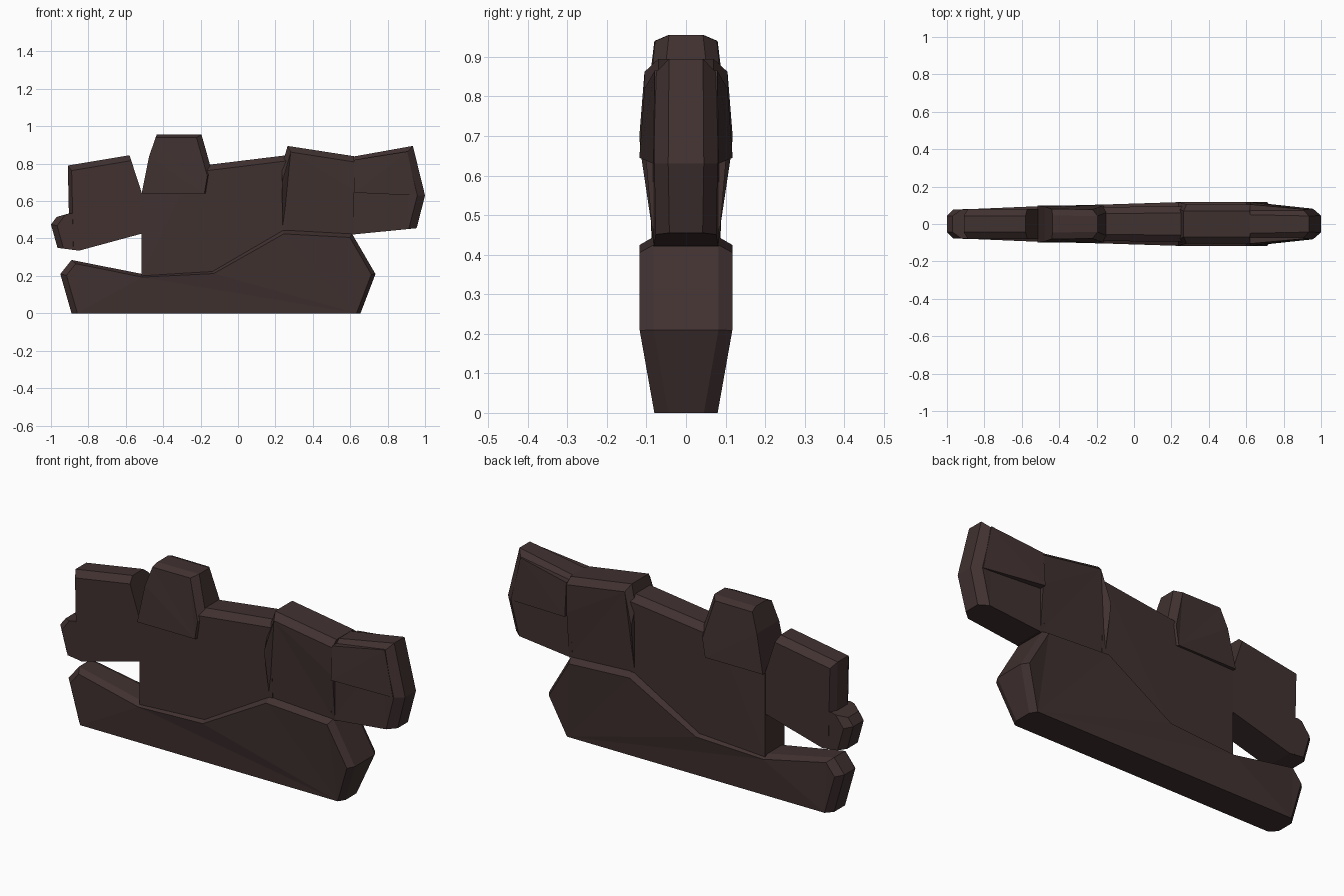
import bpy, bmesh
from mathutils import Vector

rock = bpy.data.materials.new("dark brown rock")
rock.diffuse_color = (0.052, 0.031, 0.030, 1)


def inset(pts):
    """Move each profile edge inwards by its own chamfer distance."""
    n, out = len(pts), []
    for i in range(n):
        a, p, b = (Vector(pts[j % n][:2]) for j in (i - 1, i, i + 1))
        e1, e2 = (p - a).normalized(), (b - p).normalized()
        n1, n2 = Vector((-e1.y, e1.x)), Vector((-e2.y, e2.x))
        d1, d2 = pts[i - 1][3], pts[i][3]
        det = n1.x * n2.y - n1.y * n2.x
        if abs(det) < 0.25:
            out.append(p + (n1 + n2).normalized() * (d1 + d2) / 2)
        else:
            out.append(p + Vector((d1 * n2.y - d2 * n1.y, n1.x * d2 - n2.x * d1)) / det)
    return out


def slab(name, pts, chamfer=0.035):
    """Chamfered slab; each point is x, z, half thickness, inset of the edge that follows."""
    bm = bmesh.new()
    mid = [bm.verts.new((p[0], 0, p[1])) for p in pts]
    rim = [bm.verts.new((p[0], -(p[2] - chamfer), p[1])) for p in pts]
    top = [bm.verts.new((q.x, -p[2], q.y)) for p, q in zip(pts, inset(pts))]
    for a, b in ((mid, rim), (rim, top)):
        for i in range(len(pts)):
            j = (i + 1) % len(pts)
            bm.faces.new((a[i], a[j], b[j], b[i]))
    face = bm.faces.new(top)
    bmesh.ops.triangulate(bm, faces=[face])
    # mirror the front half to the back
    geom = bm.verts[:] + bm.edges[:] + bm.faces[:]
    bmesh.ops.mirror(bm, geom=geom, axis='Y', merge_dist=0.0005)
    bmesh.ops.recalc_face_normals(bm, faces=bm.faces)
    me = bpy.data.meshes.new(name)
    bm.to_mesh(me)
    bm.free()
    me.materials.append(rock)
    bpy.context.collection.objects.link(bpy.data.objects.new(name, me))


# long base slab with a raised right side
slab("base_slab", [
    (-0.89, 0, 0.08, 0), (0.655, 0, 0.08, 0.02), (0.735, 0.21, 0.117, 0.02),
    (0.61, 0.425, 0.117, 0.02), (0.24, 0.445, 0.117, 0.02), (-0.14, 0.23, 0.105, 0.018),
    (-0.51, 0.21, 0.095, 0.015), (-0.89, 0.285, 0.08, 0.03), (-0.95, 0.21, 0.08, 0.03)])

# central body
slab("centre_rock", [
    (-0.515, 0.2, 0.08, 0), (-0.14, 0.22, 0.083, 0), (0.26, 0.42, 0.085, 0),
    (0.26, 0.845, 0.095, 0.03), (-0.15, 0.795, 0.09, 0), (-0.515, 0.64, 0.082, 0)])

# left overhang and its end knob
slab("left_overhang", [
    (-0.90, 0.345, 0.079, 0), (-0.85, 0.335, 0.079, 0), (-0.50, 0.43, 0.079, 0),
    (-0.51, 0.63, 0.079, 0), (-0.58, 0.845, 0.079, 0.03), (-0.91, 0.79, 0.079, 0.02)])
slab("left_knob", [
    (-0.965, 0.35, 0.078, 0), (-0.85, 0.335, 0.078, 0), (-0.85, 0.53, 0.078, 0),
    (-0.90, 0.535, 0.078, 0), (-0.97, 0.515, 0.078, 0.03), (-1.0, 0.475, 0.078, 0.03)])

# raised cap stone
slab("cap_stone", [
    (-0.515, 0.64, 0.1, 0), (-0.16, 0.64, 0.1, 0.02), (-0.14, 0.76, 0.1, 0.03),
    (-0.195, 0.955, 0.078, 0.015), (-0.435, 0.955, 0.08, 0), (-0.475, 0.84, 0.092, 0)])

# right blocks
slab("right_block", [
    (0.24, 0.44, 0.082, 0), (0.62, 0.42, 0.082, 0), (0.62, 0.66, 0.103, 0),
    (0.62, 0.84, 0.105, 0.03), (0.265, 0.895, 0.105, 0.025), (0.235, 0.79, 0.118, 0),
    (0.235, 0.66, 0.115, 0)])
slab("right_end", [
    (0.60, 0.42, 0.082, 0), (0.955, 0.455, 0.077, 0.04), (1.0, 0.63, 0.08, 0.04),
    (0.935, 0.895, 0.078, 0.03), (0.60, 0.835, 0.085, 0), (0.60, 0.65, 0.1, 0)])
slab("right_ledge", [
    (0.62, 0.645, 0.118, 0), (0.955, 0.63, 0.082, 0), (0.905, 0.865, 0.079, 0),
    (0.62, 0.82, 0.105, 0)], 0.02)
